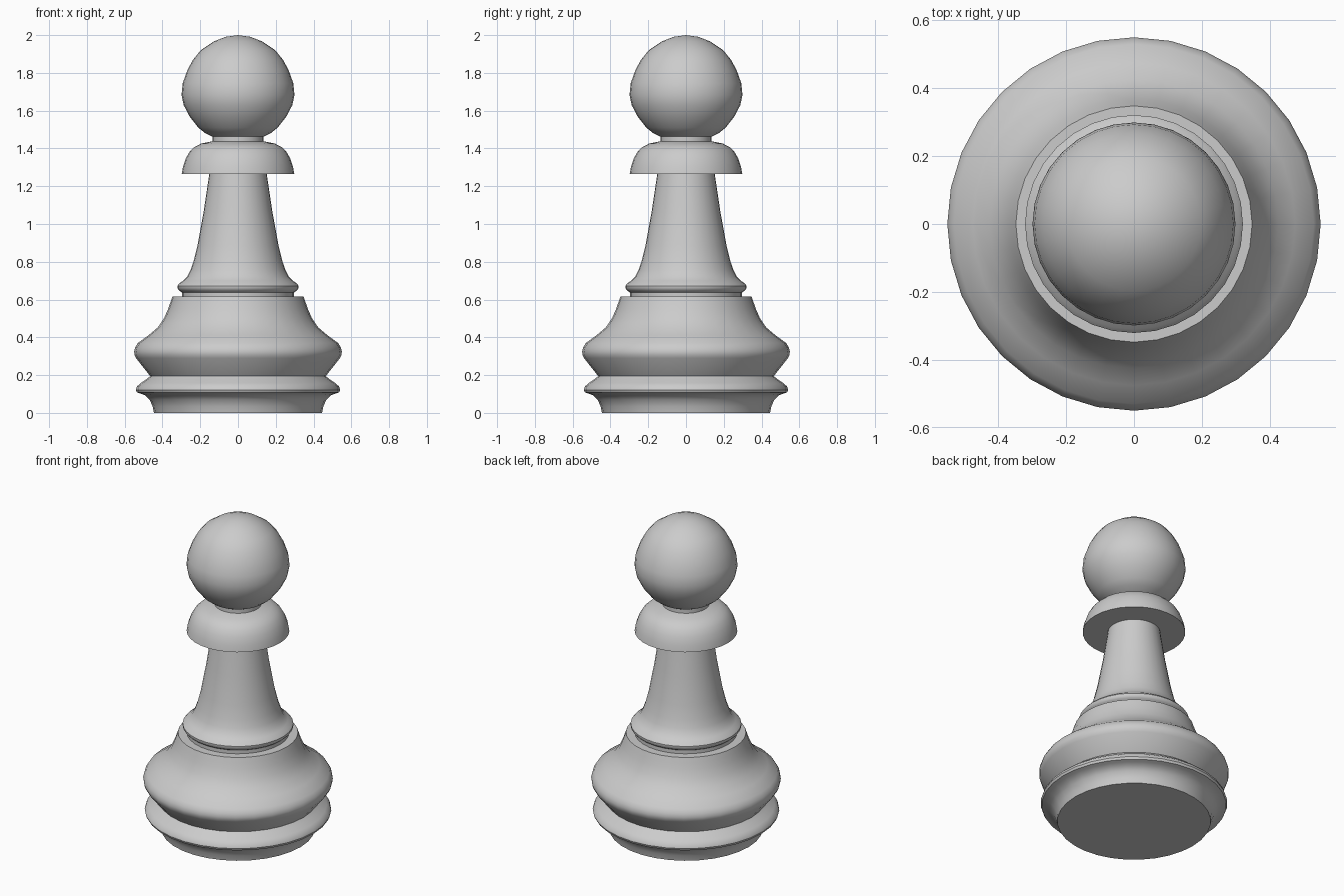
import bpy, bmesh, math

SIDES = 32


def lathe(name, profile, angle=40):
    """Revolve (radius, height) points, listed bottom to top, around z."""
    bm = bmesh.new()
    rings = []
    for r, z in profile:
        if r == 0:
            rings.append([bm.verts.new((0, 0, z))] * SIDES)
        else:
            rings.append([bm.verts.new((r * math.cos(2 * math.pi * i / SIDES),
                                        r * math.sin(2 * math.pi * i / SIDES), z))
                          for i in range(SIDES)])
    for a, b in zip(rings, rings[1:]):
        for i in range(SIDES):
            j = (i + 1) % SIDES
            bm.faces.new(dict.fromkeys((a[i], a[j], b[j], b[i])))
    mesh = bpy.data.meshes.new(name)
    bm.to_mesh(mesh)
    bm.free()
    obj = bpy.data.objects.new(name, mesh)
    bpy.context.collection.objects.link(obj)
    bpy.ops.object.select_all(action='DESELECT')
    obj.select_set(True)
    bpy.context.view_layer.objects.active = obj
    bpy.ops.object.shade_smooth_by_angle(angle=math.radians(angle))
    return obj


# Foot with its rounded rim
lathe("foot", [(0, 0), (0.445, 0), (0.452, 0.035), (0.468, 0.07), (0.49, 0.092),
               (0.515, 0.102), (0.535, 0.108), (0.541, 0.122), (0.535, 0.14),
               (0.515, 0.158), (0.485, 0.178), (0.465, 0.195)])

# Wide bell-shaped body ending in a flat ledge
lathe("body", [(0.465, 0.195), (0.54, 0.29), (0.548, 0.308), (0.55, 0.325),
               (0.545, 0.345), (0.53, 0.37), (0.475, 0.41), (0.425, 0.452),
               (0.392, 0.50), (0.37, 0.55), (0.358, 0.585), (0.348, 0.615),
               (0.297, 0.615)])

# Tapered stem with a bead at its base
lathe("stem", [(0.297, 0.615), (0.297, 0.638), (0.312, 0.648), (0.321, 0.66),
               (0.321, 0.673), (0.31, 0.686), (0.29, 0.70), (0.268, 0.722),
               (0.252, 0.755), (0.236, 0.80), (0.215, 0.885), (0.182, 1.065),
               (0.152, 1.265)])

# Domed collar and short neck
lathe("collar", [(0.152, 1.265), (0.298, 1.265), (0.291, 1.305), (0.275, 1.35),
                 (0.256, 1.383), (0.232, 1.407), (0.195, 1.426), (0.135, 1.438),
                 (0.135, 1.462)])

# Ball head
lathe("head", [(0.135, 1.462), (0.175, 1.482), (0.21, 1.51), (0.257, 1.57),
               (0.288, 1.63), (0.299, 1.685), (0.293, 1.745), (0.268, 1.815),
               (0.238, 1.87), (0.197, 1.92), (0.125, 1.968), (0.065, 1.991),
               (0, 2.0)])
